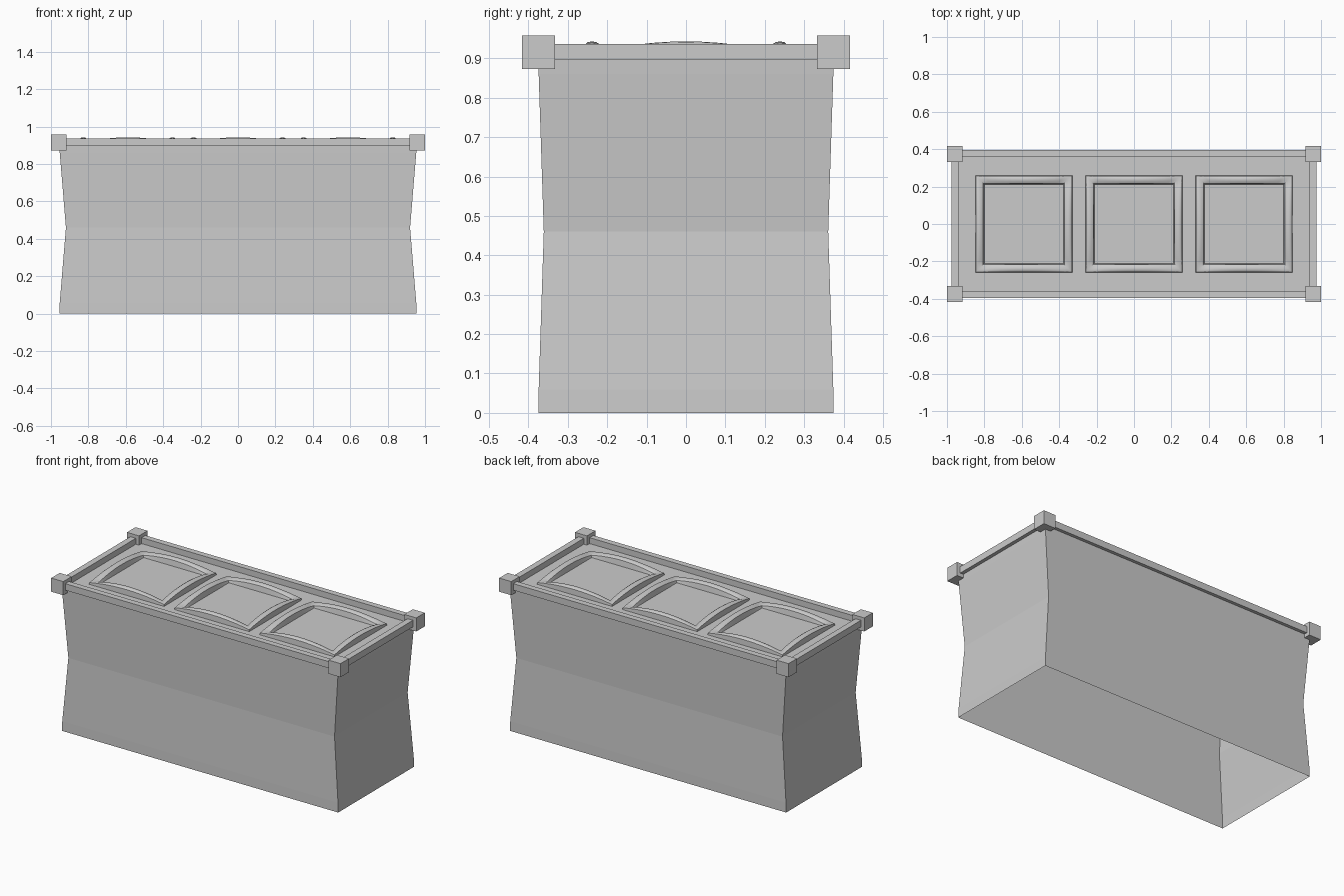
import bpy, bmesh
from math import radians

if "Cube" in bpy.data.objects:
    bpy.data.objects.remove(bpy.data.objects["Cube"])


def make_object(name, bm):
    bmesh.ops.recalc_face_normals(bm, faces=bm.faces)
    mesh = bpy.data.meshes.new(name)
    bm.to_mesh(mesh)
    bm.free()
    obj = bpy.data.objects.new(name, mesh)
    bpy.context.collection.objects.link(obj)
    return obj


def bridge(bm, a, b):
    n = len(a)
    for i in range(n):
        j = (i + 1) % n
        bm.faces.new((a[i], a[j], b[j], b[i]))


def box(name, x0, x1, y0, y1, z0, z1):
    bm = bmesh.new()
    bmesh.ops.create_cube(bm, size=1)
    for v in bm.verts:
        v.co = (x1 if v.co.x > 0 else x0, y1 if v.co.y > 0 else y0,
                z1 if v.co.z > 0 else z0)
    return make_object(name, bm)


# Waisted body: open underneath, closed by the top surface
TOP = 0.90
rows = [(0.955, 0.375, 0), (0.953, 0.374, 0.06), (0.92, 0.361, 0.46),
        (0.953, 0.374, 0.86), (0.955, 0.375, TOP)]
bm = bmesh.new()
rings = [[bm.verts.new((sx * x, sy * y, z))
          for sx, sy in ((-1, -1), (1, -1), (1, 1), (-1, 1))] for x, y, z in rows]
for a, b in zip(rings, rings[1:]):
    bridge(bm, a, b)
bm.faces.new(rings[-1])
make_object("body", bm)

# Edge rails and corner blocks
for s, side in ((-1, "front"), (1, "back")):
    y0, y1 = sorted((s * 0.358, s * 0.395))
    box(side + "_rail", -0.94, 0.94, y0, y1, 0.896, 0.937)
    for t, end in ((-1, "left"), (1, "right")):
        x0, x1 = sorted((t * 0.917, t * 1.0))
        cy0, cy1 = sorted((s * 0.332, s * 0.416))
        box(f"{side}_{end}_corner_block", x0, x1, cy0, cy1, 0.873, 0.958)
for t, end in ((-1, "left"), (1, "right")):
    x0, x1 = sorted((t * 0.939, t * 0.977))
    box(end + "_rail", x0, x1, -0.36, 0.36, 0.896, 0.937)


# Square raised frames whose four bars arch up in the middle
PROFILE = [(0, 0), (0.002, 0.8), (0.01, 0.96), (0.02, 1),
           (0.031, 0.96), (0.042, 0.8), (0.048, 0)]
STEPS = 12


def arched_frame(name, cx):
    bm = bmesh.new()
    loops = []
    for inset, rise in PROFILE:
        h = 0.259 - inset
        loop = []
        for dx, dy in ((1, 0), (0, 1), (-1, 0), (0, -1)):
            for i in range(STEPS):
                t = 2 * i / STEPS - 1
                z = TOP + (0.043 - 0.03 * t * t) * rise
                loop.append(bm.verts.new((cx + h * (dx * t + dy),
                                          h * (dy * t - dx), z)))
        loops.append(loop)
    for a, b in zip(loops, loops[1:]):
        bridge(bm, a, b)
    obj = make_object(name, bm)
    bpy.ops.object.select_all(action='DESELECT')
    obj.select_set(True)
    bpy.context.view_layer.objects.active = obj
    bpy.ops.object.shade_smooth_by_angle(angle=radians(40))


for name, cx in (("left", -0.589), ("middle", 0), ("right", 0.589)):
    arched_frame(name + "_top_frame", cx)
